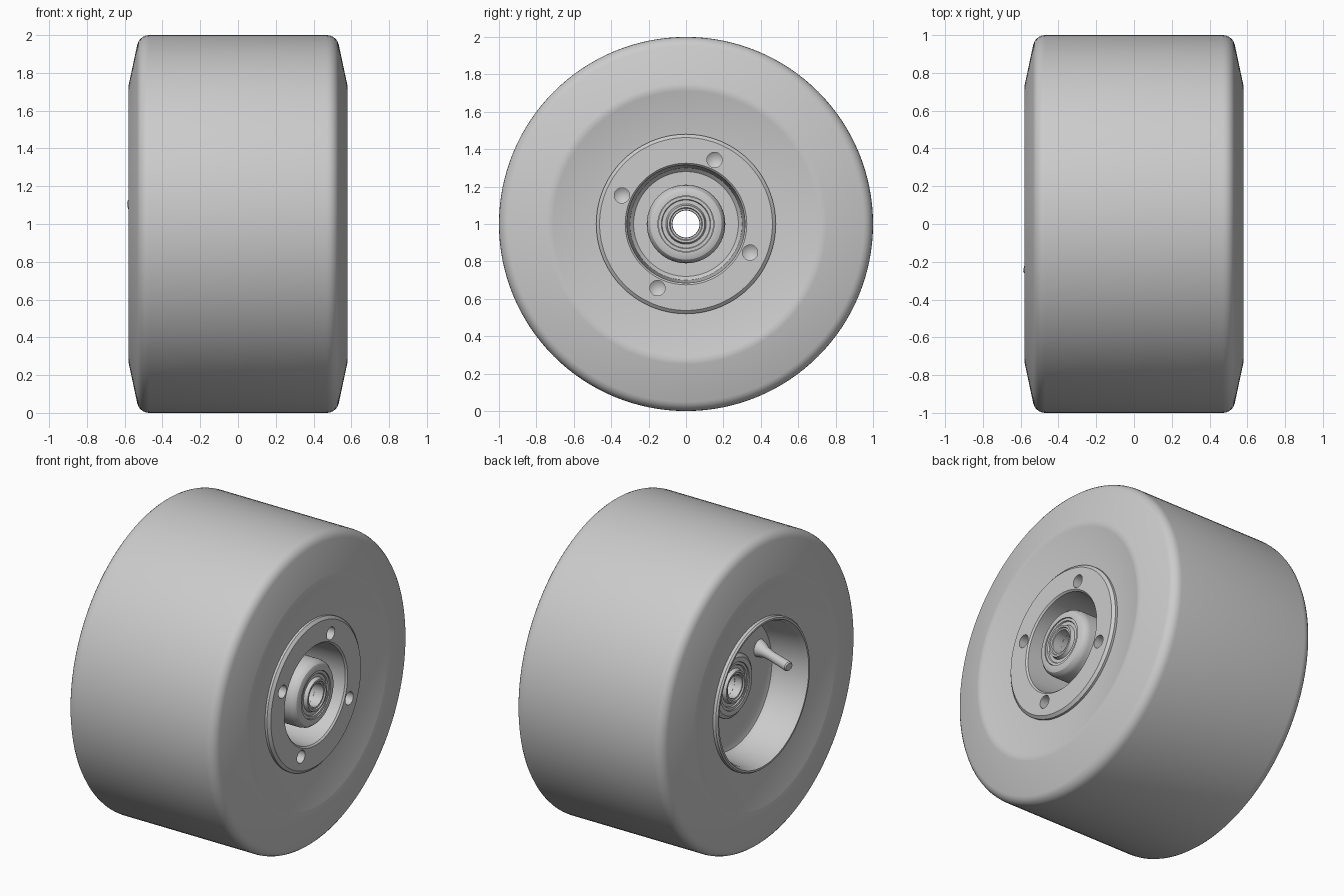
import bpy, bmesh, math
from mathutils import Vector, Matrix

cube = bpy.data.objects.get("Cube")
if cube:
    bpy.data.objects.remove(cube)

grey = bpy.data.materials.new("plain grey")
grey.use_nodes = True
colour = (0.6, 0.6, 0.6, 1)
grey.diffuse_color = colour
grey.node_tree.nodes["Principled BSDF"].inputs["Base Color"].default_value = colour

AXLE = Matrix.Translation((0, 0, 1))


def lathe(name, profile, steps=96, place=AXLE, closed=True):
    """Revolve (x, radius) points around the x axis."""
    bm = bmesh.new()
    verts = [bm.verts.new((x, 0, r)) for x, r in profile]
    ends = verts[1:] + (verts[:1] if closed else [])
    edges = [bm.edges.new(pair) for pair in zip(verts, ends)]
    bmesh.ops.spin(bm, geom=verts + edges, cent=(0, 0, 0), axis=(1, 0, 0),
                   angle=math.tau, steps=steps)
    bmesh.ops.remove_doubles(bm, verts=bm.verts, dist=1e-5)
    bmesh.ops.recalc_face_normals(bm, faces=bm.faces)
    bm.transform(place)
    mesh = bpy.data.meshes.new(name)
    bm.to_mesh(mesh)
    bm.free()
    mesh.materials.append(grey)
    obj = bpy.data.objects.new(name, mesh)
    bpy.context.collection.objects.link(obj)
    return obj


def smooth(obj, angle=30):
    bpy.ops.object.select_all(action="DESELECT")
    obj.select_set(True)
    bpy.context.view_layer.objects.active = obj
    bpy.ops.object.shade_smooth_by_angle(angle=math.radians(angle))


# Tyre: rounded shoulder, sloping side, shallow dish down to the rim
half = [(0.53, 0.46), (0.53, 0.48), (0.575, 0.71), (0.58, 0.73), (0.576, 0.75)]
corner = [math.radians(a) for a in range(15, 91, 15)]
half += [(0.47 + 0.065 * math.cos(a), 0.935 + 0.065 * math.sin(a)) for a in corner]
tyre = lathe("tyre", half + [(-x, r) for x, r in reversed(half)], 128)
smooth(tyre)

# Wheel body: bolt flange on one side, open bowl on the other
flange = [(0.50, 0.48), (0.545, 0.48), (0.56, 0.462), (0.56, 0.325), (0.55, 0.315),
          (0.14, 0.30), (0.12, 0.28), (0.12, 0.21)]
hub_nose = [(0.51, 0.21), (0.535, 0.205), (0.553, 0.19), (0.56, 0.17),
            (0.56, 0.15), (0.54, 0.15), (0.54, 0.09)]
hub_back = [(-0.33, 0.09), (-0.33, 0.15), (-0.35, 0.15), (-0.35, 0.18), (-0.335, 0.2), (-0.32, 0.2)]
bowl = [(-0.32, 0.38), (-0.33, 0.41), (-0.36, 0.425), (-0.53, 0.445), (-0.545, 0.455),
        (-0.56, 0.46), (-0.56, 0.472), (-0.55, 0.48), (-0.50, 0.48)]
body = lathe("wheel_body", flange + hub_nose + hub_back + bowl)

# Bolt holes with pointed bottoms
for i in range(4):
    a = math.radians(66 + 90 * i)
    place = Matrix.Translation((0, 0.375 * math.cos(a), 1 + 0.375 * math.sin(a)))
    cutter = lathe(f"bolt_hole_cutter_{i + 1}",
                   [(0.46, 0), (0.49, 0.041), (0.62, 0.041), (0.62, 0)], 24, place, False)
    cutter.hide_render = True
    cut = body.modifiers.new("bolt hole", "BOOLEAN")
    cut.operation = "DIFFERENCE"
    cut.solver = "EXACT"
    cut.object = cutter
    bpy.context.view_layer.objects.active = body
    bpy.ops.object.modifier_apply(modifier=cut.name)
    bpy.data.objects.remove(cutter)
smooth(body)

# Bearings: outer race, sunken shield and raised inner race around the bore
for name, face, out in (("front_bearing", 0.54, 1), ("back_bearing", -0.33, -1)):
    race = [(-0.08, 0.148), (0.014, 0.148), (0.014, 0.132), (0.006, 0.128),
            (0.006, 0.108), (0.014, 0.104), (0.03, 0.1), (0.03, 0.088),
            (0.022, 0.084), (0.022, 0.074), (-0.08, 0.072)]
    smooth(lathe(name, [(face + out * x, r) for x, r in race], 64))

# Spacer tube lining the bore
smooth(lathe("bore_sleeve", [(0.5, 0.072), (0.5, 0.095), (-0.3, 0.095), (-0.3, 0.072)], 64))

# Valve stem leaning inwards from the bowl floor
base = Vector((-0.31, -0.295, 1.13))
tip = Vector((-0.58, -0.23, 1.1))
length = (tip - base).length
stem = [(0, 0), (0, 0.055), (0.03, 0.05), (0.07, 0.034), (0.12, 0.029),
        (length - 0.008, 0.031), (length, 0.025), (length, 0)]
turn = Vector((1, 0, 0)).rotation_difference(tip - base).to_matrix().to_4x4()
smooth(lathe("valve_stem", stem, 32, Matrix.Translation(base) @ turn, False))
